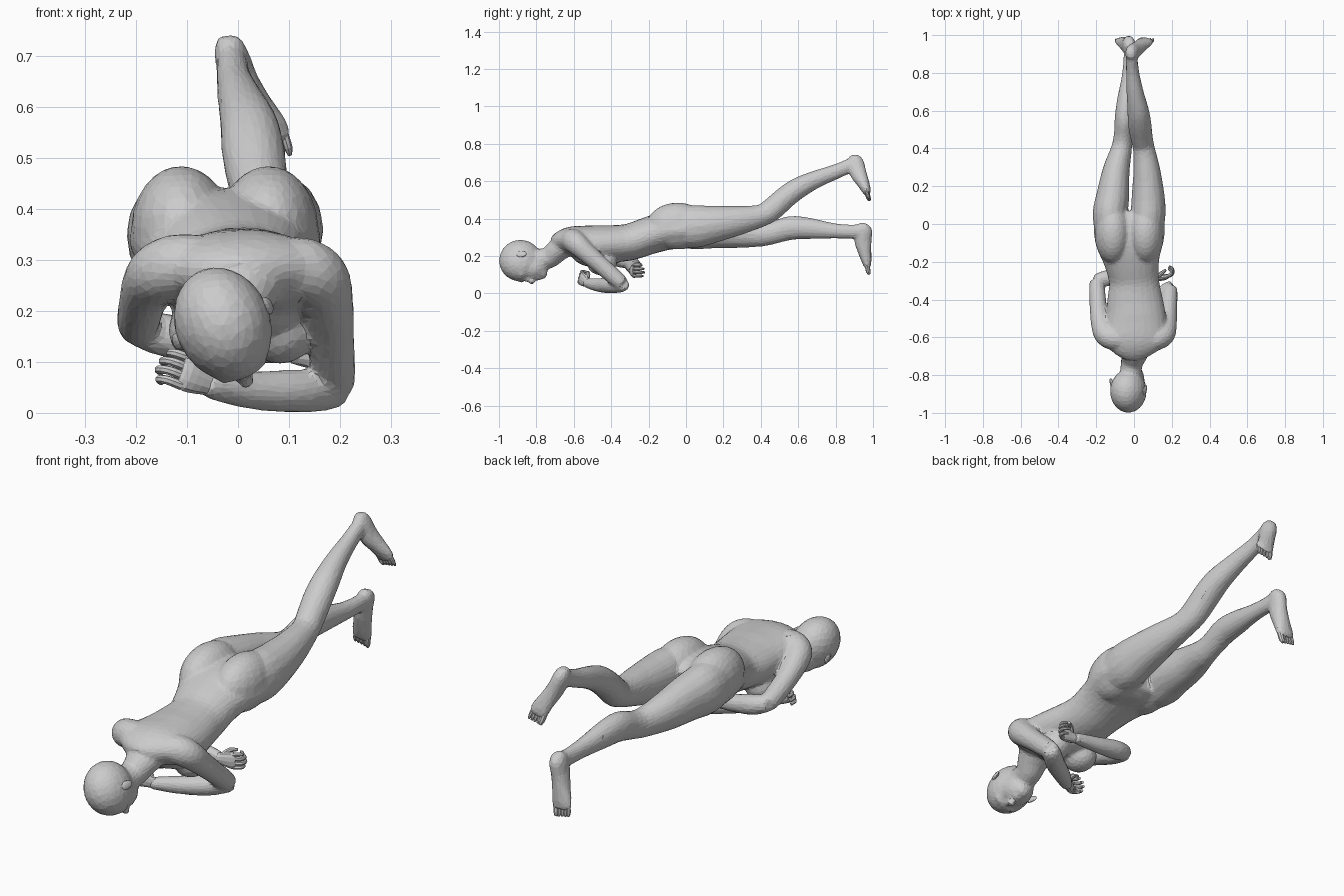
import bpy, bmesh
from math import sin, cos, pi, radians
from mathutils import Vector, Matrix

X, Z = Vector((1, 0, 0)), Vector((0, 0, 1))


def spline(pts, steps):
    # Catmull-Rom through stations (x, y, z, half width, half depth)
    out = []
    for i in range(len(pts) - 1):
        p = [pts[max(0, min(len(pts) - 1, i + k))] for k in (-1, 0, 1, 2)]
        for s in range(steps):
            t = s / steps
            out.append([0.5 * (2 * b + (c - a) * t + (2 * a - 5 * b + 4 * c - d) * t * t
                               + (3 * b - a - 3 * c + d) * t ** 3) for a, b, c, d in zip(*p)])
    return out + [list(pts[-1])]


def tube(bm, pts, hint=X, sides=16, steps=4):
    st = spline([p if len(p) == 5 else (*p, p[3]) for p in pts], steps)
    rings = []
    for i, p in enumerate(st):
        t = (Vector(st[min(i + 1, len(st) - 1)][:3]) - Vector(st[max(i - 1, 0)][:3])).normalized()
        s = (hint - t * hint.dot(t)).normalized()
        u = t.cross(s)
        rings.append([bm.verts.new(Vector(p[:3]) + s * p[3] * cos(2 * pi * k / sides)
                                   + u * p[4] * sin(2 * pi * k / sides)) for k in range(sides)])
    for a, b in zip(rings, rings[1:]):
        for k in range(sides):
            n = (k + 1) % sides
            bm.faces.new((a[k], a[n], b[n], b[k]))
    bm.faces.new(rings[0][::-1])
    bm.faces.new(rings[-1])


def ball(bm, c, r, rot=Matrix.Identity(4), seg=20):
    m = Matrix.Translation(c) @ rot @ Matrix.Diagonal((*r, 1))
    bmesh.ops.create_uvsphere(bm, u_segments=seg, v_segments=seg * 3 // 5, radius=1, matrix=m)


def finish(bm, name):
    bmesh.ops.recalc_face_normals(bm, faces=bm.faces)
    me = bpy.data.meshes.new(name)
    bm.to_mesh(me)
    bm.free()
    ob = bpy.data.objects.new(name, me)
    bpy.context.collection.objects.link(ob)
    return ob


body = bmesh.new()

# torso, from shoulders to hips
tube(body, [(0, -.69, .25, .075, .055), (0, -.655, .272, .135, .066), (.005, -.6, .278, .165, .08),
            (.01, -.5, .262, .158, .1), (.005, -.4, .265, .145, .097), (0, -.3, .275, .13, .096),
            (-.012, -.2, .308, .145, .098), (-.022, -.1, .335, .178, .1), (-.026, 0, .34, .185, .095),
            (-.026, .06, .335, .15, .07)], sides=24)
ball(body, (.005, -.47, .21), (.135, .14, .07))
for x in (.082, -.067):
    ball(body, (x, -.45, .162), (.068, .078, .064))
for x in (.06, -.112):
    ball(body, (x, -.045, .36), (.096, .165, .123))

# neck
tube(body, [(-.02, -.82, .18, .055), (-.012, -.74, .188, .056), (0, -.69, .228, .072, .06), (0, -.63, .275, .11, .068)])

# head, turned to one side
turn = Matrix.Rotation(radians(-22), 4, 'Y')
centre = Vector((-.03, -.885, .175))


def on_head(x, y, z):
    return centre + turn @ Vector((x, y, z))


for c, r in [((0, 0, 0), (.092, .113, .112)), ((0, .062, -.042), (.068, .083, .066)),
             ((0, .115, -.072), (.034, .028, .03)), ((0, .045, -.108), (.013, .03, .014)),
             ((0, .062, -.122), (.015, .014, .016)), ((0, .093, -.1), (.024, .013, .012)),
             ((0, .005, -.098), (.055, .014, .016))]:
    ball(body, on_head(*c), r, turn)

# legs: straight one and raised one
tube(body, [(-.122, -.05, .35, .08, .1), (-.127, .05, .35, .09, .112), (-.112, .15, .342, .085, .1),
            (-.095, .28, .327, .07, .083), (-.066, .4, .315, .053, .063), (-.057, .47, .325, .048, .058),
            (-.05, .56, .35, .05, .062), (-.042, .66, .347, .045, .055), (-.03, .78, .335, .033, .04),
            (-.025, .88, .33, .028, .036), (-.025, .94, .333, .027, .038)])
tube(body, [(.07, -.05, .355, .08, .1), (.075, .05, .358, .09, .112), (.075, .15, .37, .085, .097),
            (.068, .28, .39, .07, .077), (.052, .4, .415, .056, .058), (.04, .46, .45, .057, .06),
            (.03, .53, .512, .06, .058), (.022, .6, .563, .055, .055), (.005, .7, .612, .043, .045),
            (-.007, .8, .65, .033, .038), (-.012, .87, .681, .029, .036), (-.013, .905, .7, .027, .032)])

# feet
low_foot = [(-.025, .96, .371, .02, .022), (-.026, .952, .345, .032, .044), (-.034, .946, .285, .033, .045),
            (-.045, .956, .22, .038, .034), (-.055, .966, .17, .044, .024), (-.06, .971, .138, .042, .015)]
high_foot = [(-.018, .9, .739, .02, .021), (-.014, .905, .705, .032, .042), (.008, .92, .645, .033, .043),
             (.034, .944, .597, .036, .033), (.056, .962, .557, .042, .024), (.064, .97, .53, .04, .015)]
tube(body, low_foot)
tube(body, high_foot)

# arms folded under the chest
up = Vector((0, .6, .8))
tube(body, [(.07, -.612, .285, .055), (.125, -.605, .283, .06), (.16, -.58, .262, .058), (.174, -.53, .216, .051),
            (.181, -.46, .155, .045), (.187, -.38, .085, .042), (.191, -.34, .052, .036)], up)
tube(body, [(.202, -.335, .052, .03), (.18, -.345, .045, .037), (.12, -.4, .043, .041), (.03, -.46, .044, .036),
            (-.04, -.515, .052, .027), (-.065, -.535, .057, .023)], Z)
tube(body, [(-.06, -.612, .29, .055), (-.115, -.605, .29, .06), (-.155, -.58, .276, .058), (-.177, -.52, .25, .05),
            (-.188, -.45, .218, .044), (-.195, -.36, .184, .041), (-.197, -.3, .168, .036)], up)
tube(body, [(-.21, -.295, .168, .028), (-.185, -.295, .163, .036), (-.13, -.285, .15, .041),
            (-.04, -.28, .135, .035), (.06, -.28, .125, .027), (.11, -.28, .12, .022)], Z)

# one continuous faceted skin
skin = finish(body, "body")
m = skin.modifiers.new("Blend", 'REMESH')
m.mode, m.voxel_size = 'VOXEL', .0075
m = skin.modifiers.new("Soften", 'SMOOTH')
m.factor, m.iterations = .5, 14
m = skin.modifiers.new("Refill", 'DISPLACE')
m.strength, m.mid_level = .0025, 0
m = skin.modifiers.new("Facet", 'DECIMATE')
m.ratio = .09

# ears
for name, c in [("right_ear", (.094, .005, 0)), ("left_ear", (-.094, .04, 0))]:
    bm = bmesh.new()
    ball(bm, on_head(*c), (.009, .03, .018), turn @ Matrix.Rotation(radians(-15 if c[0] > 0 else 15), 4, 'Z'), 12)
    finish(bm, name)

# toes, big toe on the inner side
for name, foot, side in [("low_toes", low_foot, 1), ("raised_toes", high_foot, -1)]:
    bm = bmesh.new()
    end = Vector(foot[-1][:3])
    d = (end - Vector(foot[-2][:3])).normalized()
    for i in range(5):
        r = .0125 if i == 0 else .0085
        a = end + X * side * (.03 - .0155 * i) - d * .015
        b = a + d * (.036 - .003 * i)
        c = b + d * .012 + Vector((0, .004, -.004))
        tube(bm, [(*a, r), (*b, r), (*c, r * .5)], sides=8, steps=2)
    finish(bm, name)


# hands with curled fingers
def hand(name, wrist, d, curl, thumb):
    bm = bmesh.new()
    w, d = Vector(wrist), Vector(d).normalized()
    s = (Z - d * Z.dot(d)).normalized()
    c = d.cross(s) * curl
    pt = lambda a, b, e: w + d * a + s * b + c * e
    tube(bm, [(*pt(-.012, 0, 0), .022, .02), (*pt(.02, 0, 0), .032, .018), (*pt(.05, 0, .002), .038, .016),
              (*pt(.066, 0, .006), .033, .011)], s, 12, 2)
    for i in range(4):
        o, k = (i - 1.5) * .019, (.9, 1.05, 1, .8)[i]
        tube(bm, [(*pt(.056, o, .003), .01), (*pt(.06 + .026 * k, o, .014), .009),
                  (*pt(.06 + .03 * k, o, .04 * k), .008), (*pt(.06 + .012 * k, o, .055 * k), .006)], s, 8, 3)
    tube(bm, [(*pt(.012, .02 * thumb, .005), .013), (*pt(.032, .036 * thumb, .022), .011),
              (*pt(.058, .036 * thumb, .04), .006)], s, 8, 2)
    finish(bm, name)


hand("right_hand", (-.06, -.53, .06), (-.6, -.45, .3), 1, 1)
hand("left_hand", (.115, -.285, .12), (.97, .05, .02), -1, 1)
